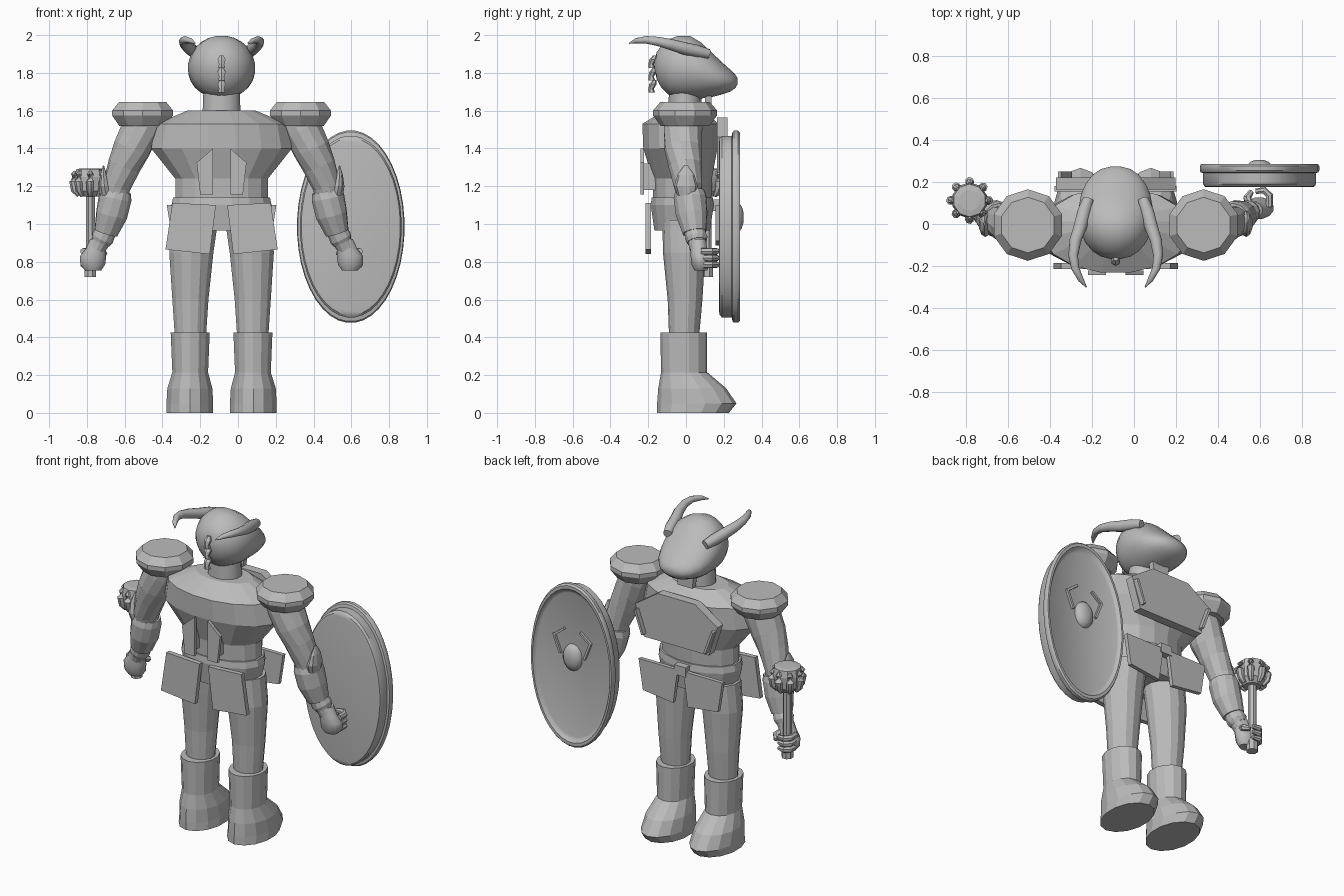
import bpy, bmesh, math
from mathutils import Vector as V

M = -0.087  # x of the body's mirror plane
grey = bpy.data.materials.new("plain grey")
grey.diffuse_color = (0.5, 0.5, 0.5, 1)


def finish(name, bm, smooth=None):
    bmesh.ops.recalc_face_normals(bm, faces=bm.faces)
    me = bpy.data.meshes.new(name)
    bm.to_mesh(me)
    bm.free()
    me.materials.append(grey)
    ob = bpy.data.objects.new(name, me)
    bpy.context.collection.objects.link(ob)
    if smooth:
        bpy.ops.object.select_all(action='DESELECT')
        ob.select_set(True)
        bpy.context.view_layer.objects.active = ob
        bpy.ops.object.shade_smooth_by_angle(angle=math.radians(smooth))
    return ob


def skin(name, rings, n=12, smooth=None):
    """Closed skin over rings given as (centre, u axis, v axis)."""
    bm = bmesh.new()
    loops = []
    for c, u, v in rings:
        loops.append([bm.verts.new(c + u * math.cos(a) + v * math.sin(a))
                      for a in (2 * math.pi * (i + 0.5) / n for i in range(n))])
    for a, b in zip(loops, loops[1:]):
        for i in range(n):
            j = (i + 1) % n
            bm.faces.new((a[i], a[j], b[j], b[i]))
    bm.faces.new(loops[0])
    bm.faces.new(loops[-1])
    return finish(name, bm, smooth)


def stack(name, rows, n=12, smooth=None):
    """Horizontal ellipses: (x, y, z, rx, ry)."""
    return skin(name, [(V((x, y, z)), V((rx, 0, 0)), V((0, ry, 0)))
                       for x, y, z, rx, ry in rows], n, smooth)


def along_y(name, rows, n=24, smooth=None):
    """Upright ellipses: (x, y, z, rx, rz)."""
    return skin(name, [(V((x, y, z)), V((rx, 0, 0)), V((0, 0, rz)))
                       for x, y, z, rx, rz in rows], n, smooth)


def tube(name, rows, n=8, smooth=None):
    """Round limb along a path: (x, y, z, r)."""
    pts = [V(r[:3]) for r in rows]
    rings = []
    for i, r in enumerate(rows):
        t = pts[min(i + 1, len(pts) - 1)] - pts[max(i - 1, 0)]
        q = t.to_track_quat('Z', 'Y')
        rings.append((pts[i], q @ V((r[3], 0, 0)), q @ V((0, r[3], 0))))
    return skin(name, rings, n, smooth)


def plate(name, outline, y0, y1):
    """Flat plate: x-z outline extruded from y0 to y1."""
    bm = bmesh.new()
    f = bm.faces.new([bm.verts.new((x, y0, z)) for x, z in outline])
    g = bmesh.ops.extrude_face_region(bm, geom=[f])
    bmesh.ops.translate(bm, vec=(0, y1 - y0, 0),
                        verts=[e for e in g['geom'] if isinstance(e, bmesh.types.BMVert)])
    return finish(name, bm)


def strip(name, a, b, w, y0, y1):
    """Thin bar between two x-z points."""
    a, b = V(a), V(b)
    d = (b - a).normalized() * w / 2
    p = V((-d.y, d.x))
    return plate(name, [a - d - p, b + d - p, b + d + p, a - d + p], y0, y1)


# Head with a broad snout towards +y
along_y("head", [(M, y, (lo + hi) / 2, w, (hi - lo) / 2) for y, lo, hi, w in [
    (-0.167, 1.82, 1.86, 0.02), (-0.155, 1.765, 1.91, 0.07), (-0.13, 1.72, 1.945, 0.11),
    (-0.09, 1.68, 1.98, 0.145), (-0.04, 1.665, 1.998, 0.168), (0.02, 1.66, 1.998, 0.178),
    (0.08, 1.663, 1.962, 0.177), (0.14, 1.672, 1.905, 0.166), (0.19, 1.685, 1.858, 0.145),
    (0.235, 1.70, 1.817, 0.11), (0.262, 1.72, 1.79, 0.07), (0.273, 1.74, 1.772, 0.025)]],
    24, 50)
stack("neck", [(M, -0.005, 1.54, 0.105, 0.09), (M, -0.005, 1.72, 0.098, 0.085)], 14, 40)
plate("chin_clasp", [(M - 0.05, 1.61), (M + 0.05, 1.61), (M + 0.06, 1.68), (M - 0.06, 1.68)],
      0.1, 0.135)
for z in (1.86, 1.795, 1.73):
    stack("braid_bead", [(M, -0.165, z + 0.032, 0.012, 0.01), (M, -0.175, z + 0.01, 0.024, 0.02),
                         (M, -0.185, z - 0.015, 0.016, 0.014), (M, -0.18, z - 0.035, 0.022, 0.018)], 6)

# Torso and hips
stack("torso", [(M, -0.02, 1.10, 0.25, 0.155), (M, -0.02, 1.24, 0.25, 0.16),
                (M, -0.03, 1.40, 0.38, 0.20), (M, -0.03, 1.53, 0.355, 0.205),
                (M, -0.01, 1.60, 0.185, 0.11)], 16)
stack("hips", [(M, -0.02, 0.965, 0.235, 0.15), (M, -0.02, 1.10, 0.27, 0.17),
               (M, -0.02, 1.14, 0.262, 0.165)], 16)
plate("belt_buckle", [(M - 0.04, 1.07), (M + 0.04, 1.07), (M + 0.04, 1.13), (M - 0.04, 1.13)],
      0.13, 0.185)
# Chest plate
half = [(0.13, 1.565), (0.285, 1.46), (0.225, 1.27)]
plate("chest_plate", [(M + x, z) for x, z in half] + [(M - x, z) for x, z in reversed(half)],
      0.165, 0.22)

for s in (-1, 1):
    def X(d):
        return M + s * d

    def mir(rows):
        return [(X(r[0]),) + tuple(r[1:]) for r in rows]

    # Horn sweeping backwards
    tube("horn", mir([(0.13, 0.12, 1.90, 0.026), (0.15, 0.06, 1.915, 0.033), (0.168, -0.01, 1.93, 0.033),
                      (0.192, -0.08, 1.95, 0.029), (0.202, -0.15, 1.967, 0.024),
                      (0.193, -0.21, 1.975, 0.02), (0.165, -0.265, 1.97, 0.014),
                      (0.14, -0.30, 1.957, 0.003)]), 10, 50)
    # Plate fittings
    strip("chest_trim", (X(0.265), 1.43), (X(0.218), 1.30), 0.015, 0.21, 0.25)
    plate("back_blade", mir([(0.046, 1.40), (0.132, 1.325), (0.113, 1.155), (0.046, 1.155)]),
          -0.242, -0.222)
    plate("back_blade_mount", mir([(0.06, 1.18), (0.1, 1.18), (0.1, 1.32), (0.06, 1.32)]),
          -0.225, -0.14)
    plate("rear_tasset", mir([(0.03, 1.10), (0.26, 1.112), (0.297, 0.865), (0.062, 0.84)]),
          -0.215, -0.185)
    plate("front_tasset", mir([(0.02, 1.10), (0.29, 1.10), (0.26, 0.91), (0.05, 0.885)]),
          0.155, 0.18)
    # Legs and boots
    stack("leg", mir([(0.165, -0.01, 0.41, 0.085, 0.08), (0.165, -0.005, 0.6, 0.098, 0.092),
                      (0.16, -0.01, 0.85, 0.12, 0.112), (0.14, -0.01, 1.02, 0.125, 0.115)]), 14)
    stack("boot", mir([(0.168, 0.037, 0, 0.127, 0.19), (0.168, 0.057, 0.05, 0.127, 0.21),
                       (0.168, 0.033, 0.13, 0.122, 0.18), (0.166, -0.01, 0.215, 0.097, 0.122),
                       (0.166, -0.012, 0.425, 0.106, 0.124)]), 14)
    # Shoulder pad
    stack("shoulder_pad", mir([(0.418, -0.005, 1.52, 0.13, 0.13), (0.418, -0.005, 1.575, 0.17, 0.17),
                               (0.418, -0.005, 1.60, 0.17, 0.17),
                               (0.418, -0.005, 1.645, 0.132, 0.132)]), 10)
    # Arm, bracer, elbow guard
    tube("arm", mir([(0.40, -0.015, 1.56, 0.10), (0.43, -0.015, 1.50, 0.105), (0.475, -0.015, 1.40, 0.10),
                     (0.515, -0.005, 1.31, 0.088), (0.555, 0.01, 1.20, 0.075),
                     (0.585, 0.03, 1.05, 0.06), (0.625, 0.055, 0.93, 0.052),
                     (0.66, 0.065, 0.87, 0.045)]), 12)
    tube("bracer", mir([(0.556, 0.02, 1.175, 0.078), (0.563, 0.022, 1.14, 0.088),
                        (0.582, 0.03, 1.05, 0.085), (0.612, 0.045, 0.955, 0.064)]), 12)
    tube("wrist_band", mir([(0.61, 0.045, 0.965, 0.055), (0.63, 0.055, 0.925, 0.06),
                            (0.64, 0.058, 0.905, 0.052)]), 12)
    stack("elbow_guard", mir([(0.61, 0.005, 1.15, 0.035, 0.05), (0.62, 0.0, 1.2, 0.032, 0.062),
                              (0.625, 0.0, 1.26, 0.018, 0.045), (0.625, 0.0, 1.31, 0.003, 0.01)]), 10)
    # Fist
    stack("fist", mir([(0.652, 0.065, 0.92, 0.045, 0.042), (0.665, 0.068, 0.87, 0.055, 0.045),
                       (0.68, 0.075, 0.83, 0.072, 0.052), (0.682, 0.078, 0.785, 0.068, 0.05),
                       (0.68, 0.078, 0.755, 0.045, 0.035)]), 12, 40)
    for z in (0.785, 0.82, 0.855):
        tube("finger", mir([(0.73, 0.08, z, 0.018), (0.73, 0.135, z, 0.019), (0.705, 0.16, z, 0.018),
                            (0.665, 0.155, z, 0.013)]), 7)
    tube("thumb", mir([(0.64, 0.08, 0.86, 0.02), (0.625, 0.125, 0.845, 0.02),
                       (0.645, 0.155, 0.83, 0.013)]), 7)

# Oval shield with raised rim
SX, SZ = 0.597, 0.986
along_y("shield", [(SX, y, SZ, 0.285 * k, 0.51 * k) for y, k in [
    (0.175, 0.88), (0.178, 0.92), (0.19, 0.945), (0.242, 0.945), (0.246, 0.985), (0.255, 1.0),
    (0.275, 1.0), (0.285, 0.98), (0.285, 0.94), (0.27, 0.91), (0.265, 0.88)]], 40, 35)
along_y("shield_boss", [(SX, y, 1.035, 0.065 * k, 0.085 * k) for y, k in [
    (0.26, 1.0), (0.28, 0.93), (0.295, 0.7), (0.304, 0.35)]], 16, 50)
for s in (-1, 1):
    corner = (SX + s * 0.125, 1.15)
    strip("shield_chevron", (SX + s * 0.06, 1.20), corner, 0.014, 0.26, 0.28)
    strip("shield_chevron", corner, (SX + s * 0.085, 1.05), 0.014, 0.26, 0.28)

# Mace in the other hand
HX, HY = -0.782, 0.112
stack("mace_handle", [(HX, HY, z, r, r) for z, r in [
    (0.72, 0.034), (0.79, 0.034), (0.80, 0.026), (1.16, 0.026)]], 8)
stack("mace_head", [(HX, HY, z, r, r) for z, r in [
    (1.145, 0.05), (1.175, 0.078), (1.25, 0.086), (1.29, 0.078), (1.295, 0.05)]], 10)
for i in range(8):
    a = math.tau * i / 8
    cx, cy = math.cos(a), math.sin(a)
    tube("mace_knob", [(HX + cx * d, HY + cy * d, z, r) for d, z, r in [
        (0.06, 1.15, 0.012), (0.083, 1.18, 0.02), (0.09, 1.225, 0.022),
        (0.086, 1.26, 0.018), (0.078, 1.28, 0.008)]], 7, 40)
